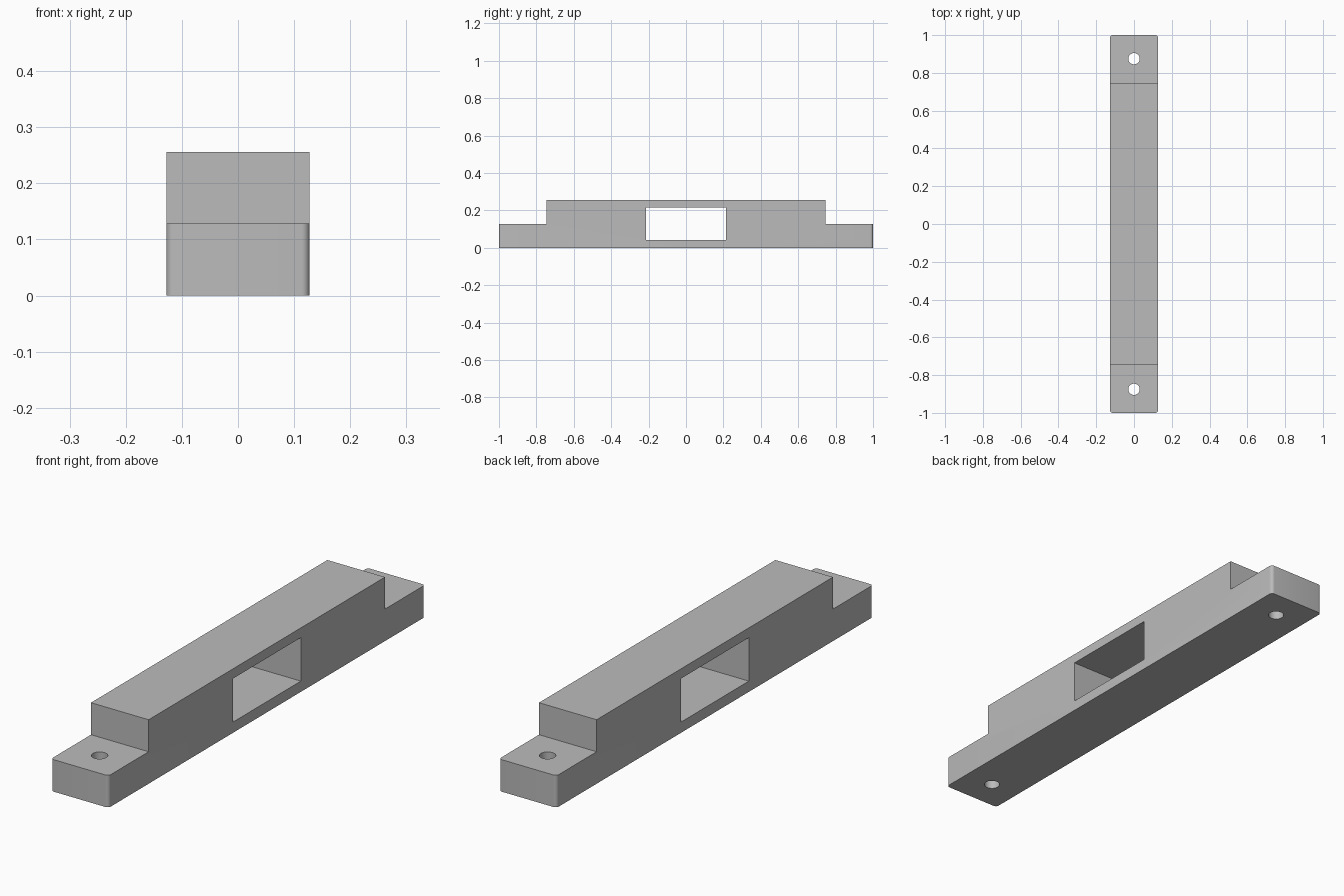
import bpy
import bmesh

cube = bpy.data.objects.get("Cube")
if cube:
    bpy.data.objects.remove(cube, do_unlink=True)

HALF_W, STEP_Y, STEP_Z, TOP_Z = 0.1275, 0.747, 0.128, 0.256

grey = bpy.data.materials.new("plain grey")
grey.use_nodes = True
colour = (0.5, 0.5, 0.5, 1)
grey.diffuse_color = colour
grey.node_tree.nodes["Principled BSDF"].inputs["Base Color"].default_value = colour

# Stepped body: half profile mirrored in y, then extruded across the width
half = [(1, 0), (1, STEP_Z), (STEP_Y, STEP_Z), (STEP_Y, TOP_Z)]
profile = half + [(-y, z) for y, z in reversed(half)]
bm = bmesh.new()
face = bm.faces.new([bm.verts.new((-HALF_W, y, z)) for y, z in profile])
side = bmesh.ops.extrude_face_region(bm, geom=[face])["geom"]
bmesh.ops.translate(bm, vec=(2 * HALF_W, 0, 0),
                    verts=[v for v in side if isinstance(v, bmesh.types.BMVert)])

# Rounded upright corners at both ends
corners = [e for e in bm.edges if all(abs(v.co.y) > 0.99 for v in e.verts)
           and abs(e.verts[0].co.z - e.verts[1].co.z) > 0.1]
bmesh.ops.bevel(bm, geom=corners, offset=0.014, segments=6, profile=0.5, affect='EDGES')
bmesh.ops.recalc_face_normals(bm, faces=bm.faces)
mesh = bpy.data.meshes.new("bracket_bar")
bm.to_mesh(mesh)
bm.free()
bar = bpy.data.objects.new("bracket_bar", mesh)
bpy.context.collection.objects.link(bar)
mesh.materials.append(grey)


def cut(cutter, name):
    """Subtract the cutter from the bar and hide it."""
    cutter.name = name
    cutter.data.materials.append(grey)
    cutter.hide_render = True
    cutter.hide_viewport = True
    mod = bar.modifiers.new(name, 'BOOLEAN')
    mod.operation = 'DIFFERENCE'
    mod.solver = 'EXACT'
    mod.object = cutter
    bpy.context.view_layer.objects.active = bar
    bpy.ops.object.modifier_apply(modifier=name)
    bpy.data.objects.remove(cutter, do_unlink=True)


# Rectangular window through the sides
bpy.ops.mesh.primitive_cube_add(size=1, location=(0, 0, 0.13))
window = bpy.context.object
window.scale = (1, 0.43, 0.174)
bpy.context.view_layer.update()
cut(window, "window_cutter")

# Screw hole through each end tab
for y in (-0.875, 0.875):
    bpy.ops.mesh.primitive_cylinder_add(vertices=48, radius=0.03, depth=1, location=(0, y, 0))
    cut(bpy.context.object, "hole_cutter")

bpy.ops.object.select_all(action='DESELECT')
bar.select_set(True)
bpy.context.view_layer.objects.active = bar
bpy.ops.object.shade_smooth_by_angle(angle=0.6)
